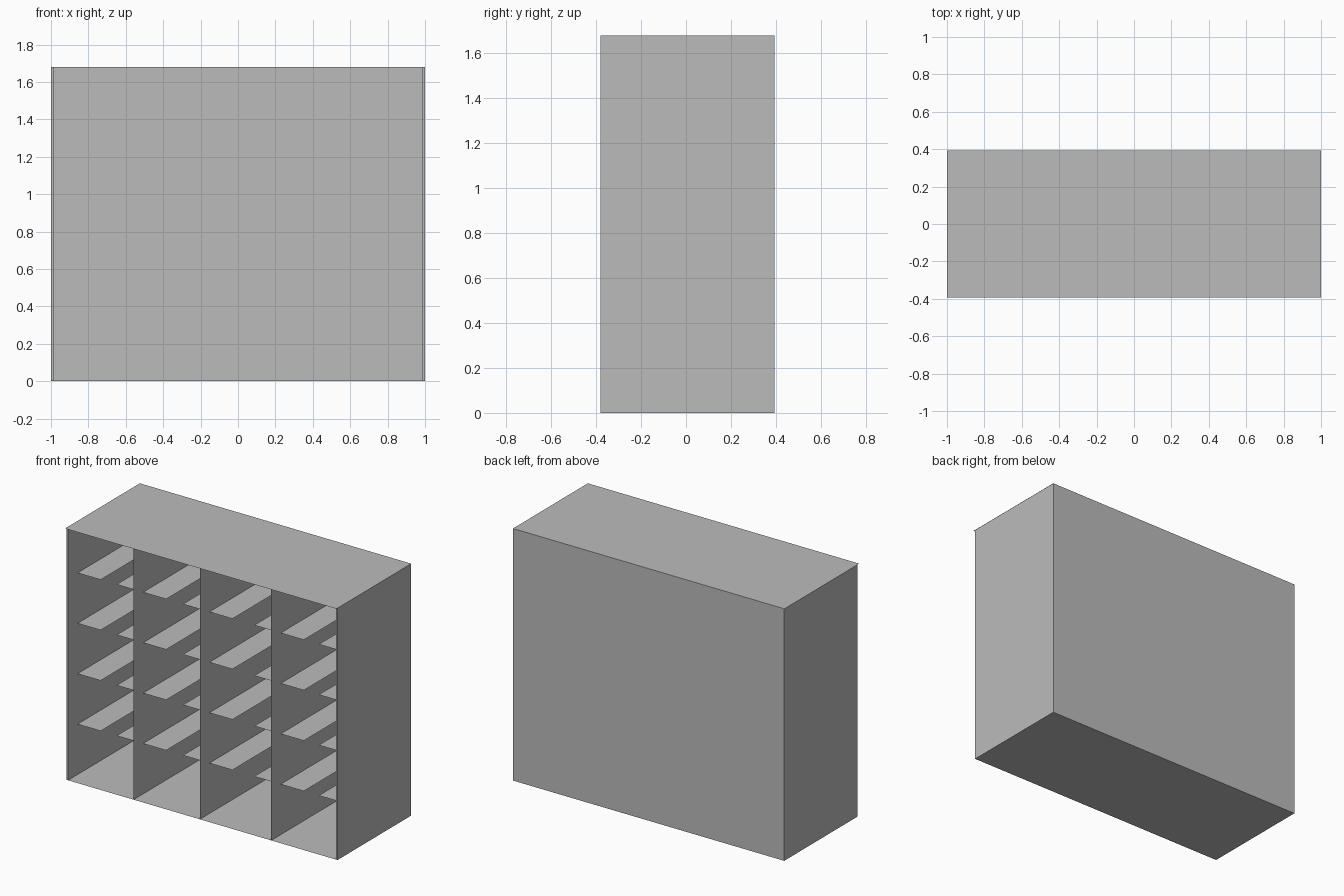
import bpy
import bmesh

default = bpy.data.objects.get("Cube")
if default:
    bpy.data.objects.remove(default, do_unlink=True)

grey = bpy.data.materials.new("plain_grey")
grey.use_nodes = True
colour = (0.5, 0.5, 0.5, 1)
grey.diffuse_color = colour
grey.node_tree.nodes["Principled BSDF"].inputs["Base Color"].default_value = colour


def add_object(name, bm):
    mesh = bpy.data.meshes.new(name)
    bm.to_mesh(mesh)
    bm.free()
    mesh.materials.append(grey)
    bpy.context.collection.objects.link(bpy.data.objects.new(name, mesh))


def block(name, low, high):
    """Box between two corners; a zero size on one axis gives a single sheet."""
    bm = bmesh.new()
    flat = [i for i in range(3) if low[i] == high[i]]
    if flat:
        u, v = [i for i in range(3) if i != flat[0]]
        corners = []
        for a, b in ((low, low), (high, low), (high, high), (low, high)):
            p = list(low)
            p[u], p[v] = a[u], b[v]
            corners.append(bm.verts.new(p))
        bm.faces.new(corners)
    else:
        bmesh.ops.create_cube(bm, size=1)
        for vert in bm.verts:
            vert.co = [low[i] if vert.co[i] < 0 else high[i] for i in range(3)]
    add_object(name, bm)


front, back, height = -0.38, 0.394, 1.68
inner = 0.987

# Outer case: thin side walls, sheet back and bottom, top with a small front lip
block("right_wall", (-1, front, 0), (-inner, back, height - 0.001))
block("left_wall", (inner, front, 0), (1, back, height - 0.001))
block("back_panel", (-inner, back, 0), (inner, back, height))
block("bottom_panel", (-1, front, 0), (1, back, 0))
block("top_panel", (-1, -back, height), (1, back, height))

# Upright dividers making four bays
dividers = [-0.504, -0.015, 0.511]
for x in dividers:
    block("divider", (x, front, 0), (x, back, height))

# Pairs of narrow shelf runners along both sides of every bay
edges = [-inner] + dividers + [inner]
for x0, x1 in zip(edges, edges[1:]):
    for level in range(1, 5):
        z = height * level / 5
        block("runner_right", (x0, front + 0.1, z), (x0 + 0.17, back, z))
        block("runner_left", (x1 - 0.195, front + 0.1, z), (x1, back, z))
